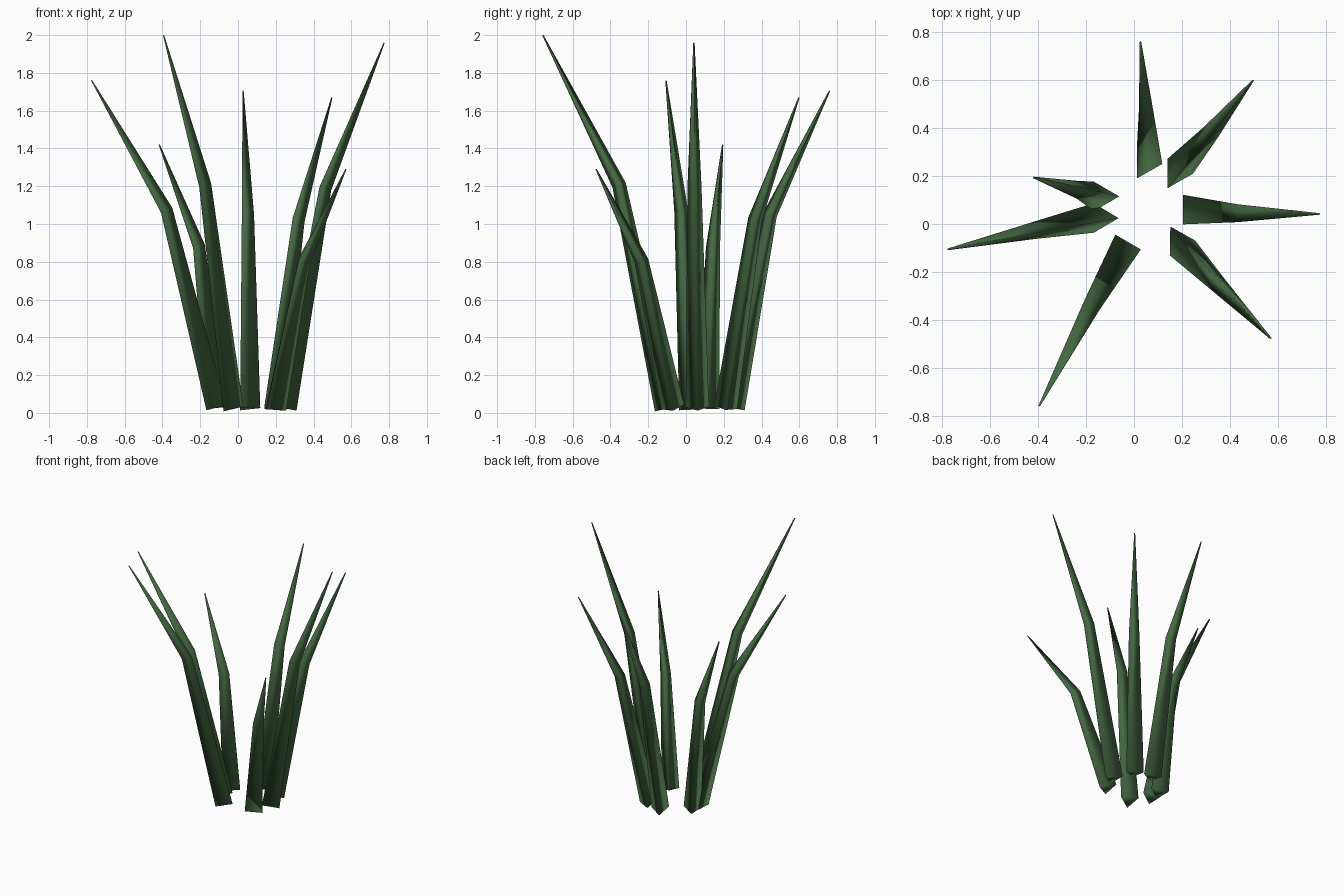
import bpy, bmesh
from math import cos, sin, tau
from mathutils import Vector

cube = bpy.data.objects.get("Cube")
if cube:
    bpy.data.objects.remove(cube)

# Single leaf colour
green = bpy.data.materials.new("grass_green")
green.use_nodes = True
colour = (0.06, 0.14, 0.055, 1)
green.diffuse_color = colour
bsdf = next(n for n in green.node_tree.nodes if n.type == "BSDF_PRINCIPLED")
bsdf.inputs["Base Color"].default_value = colour

SIDES = 3
RADII = (0.071, 0.043, 0.004)   # base, bend, tip


def ring(bm, centre, direction, radius):
    """Triangular section square to the direction of growth."""
    turn = Vector((0, 0, 1)).rotation_difference(direction)
    return [bm.verts.new(centre + turn @ Vector((radius * cos(tau * i / SIDES),
                                                 radius * sin(tau * i / SIDES), 0)))
            for i in range(SIDES)]


def blade(name, base, bend, tip):
    """Three-sided leaf that tapers and bends outward once."""
    base, bend, tip = Vector(base), Vector(bend), Vector(tip)
    lower, upper = (bend - base).normalized(), (tip - bend).normalized()
    bm = bmesh.new()
    rings = [ring(bm, c, d, r) for c, d, r in
             zip((base, bend, tip), (lower, lower + upper, upper), RADII)]
    for a, b in zip(rings, rings[1:]):
        for i in range(SIDES):
            j = (i + 1) % SIDES
            bm.faces.new((a[i], a[j], b[j], b[i]))
    bm.faces.new(rings[0][::-1])
    bm.faces.new(rings[-1])
    for f in bm.faces:
        f.smooth = True
    mesh = bpy.data.meshes.new(name)
    bm.to_mesh(mesh)
    bm.free()
    mesh.materials.append(green)
    bpy.context.collection.objects.link(bpy.data.objects.new(name, mesh))


# Ring of leaves: base, bend and tip of each
blade("left_blade", (0.24, 0.06, 0.025), (0.452, 0.045, 1.19), (0.773, 0.042, 1.96))
blade("back_left_blade", (0.175, 0.21, 0.025), (0.31, 0.365, 1.02), (0.496, 0.598, 1.67))
blade("back_blade", (0.047, 0.25, 0.025), (0.042, 0.445, 1.05), (0.026, 0.76, 1.705))
blade("back_right_blade", (-0.132, 0.115, 0.025), (-0.217, 0.143, 0.88), (-0.418, 0.194, 1.42))
blade("right_blade", (-0.133, 0.025, 0.025), (-0.388, -0.025, 1.07), (-0.776, -0.106, 1.76))
blade("front_blade", (-0.042, -0.105, 0.025), (-0.185, -0.355, 1.21), (-0.395, -0.758, 2.0))
blade("front_left_blade", (0.185, -0.07, 0.025), (0.34, -0.235, 0.8), (0.57, -0.476, 1.29))
